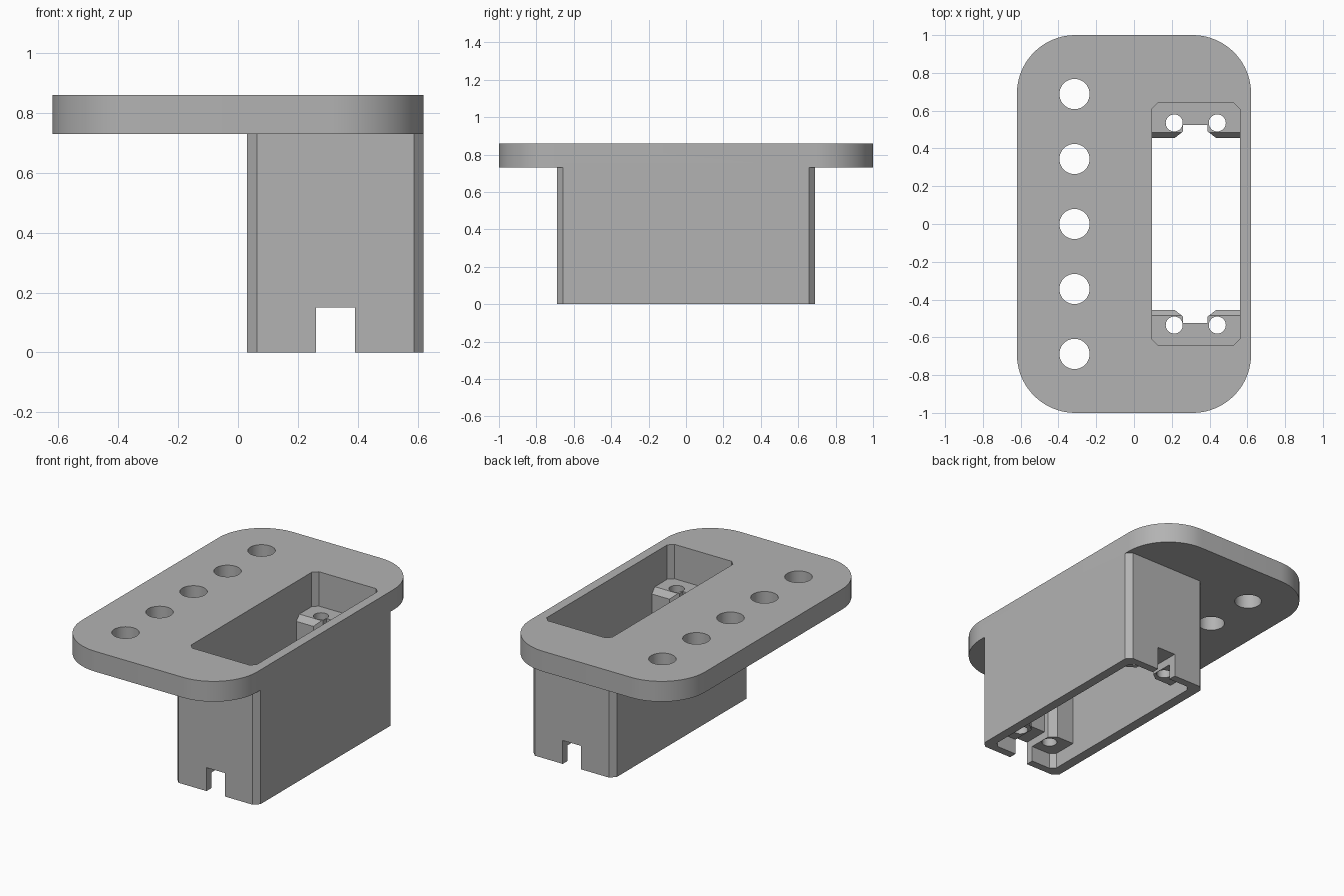
import bpy, bmesh, math
from mathutils import Vector

cube = bpy.data.objects.get("Cube")
if cube:
    bpy.data.objects.remove(cube, do_unlink=True)

grey = bpy.data.materials.new("plain_grey")
grey.use_nodes = True
colour = (0.45, 0.45, 0.45, 1)
grey.diffuse_color = colour
grey.node_tree.nodes["Principled BSDF"].inputs["Base Color"].default_value = colour


def prism(name, outline, low, high, along_x=False):
    """Extrude a flat outline from low to high, along z or along x."""
    def place(p, h):
        return Vector((h, *p)) if along_x else Vector((*p, h))
    bm = bmesh.new()
    base = bm.faces.new([bm.verts.new(place(p, low)) for p in outline])
    sides = bmesh.ops.extrude_face_region(bm, geom=[base])
    moved = [v for v in sides["geom"] if isinstance(v, bmesh.types.BMVert)]
    bmesh.ops.translate(bm, verts=moved, vec=place((0, 0), high - low))
    bmesh.ops.recalc_face_normals(bm, faces=bm.faces)
    mesh = bpy.data.meshes.new(name)
    bm.to_mesh(mesh)
    bm.free()
    mesh.materials.append(grey)
    obj = bpy.data.objects.new(name, mesh)
    bpy.context.collection.objects.link(obj)
    return obj


def combine(target, tool, operation):
    """Apply a boolean and discard the tool."""
    mod = target.modifiers.new(operation, "BOOLEAN")
    mod.operation, mod.solver, mod.object = operation, "EXACT", tool
    bpy.ops.object.select_all(action="DESELECT")
    bpy.context.view_layer.objects.active = target
    target.select_set(True)
    bpy.ops.object.modifier_apply(modifier=mod.name)
    bpy.data.objects.remove(tool, do_unlink=True)


def rectangle(x0, x1, y, corner, steps=1, y0=None):
    """Outline with corners cut (one step) or rounded (many steps)."""
    y0 = -y if y0 is None else y0
    centres = [(x1 - corner, y - corner), (x0 + corner, y - corner),
               (x0 + corner, y0 + corner), (x1 - corner, y0 + corner)]
    return [(cx + corner * math.cos(a), cy + corner * math.sin(a))
            for q, (cx, cy) in enumerate(centres)
            for a in [(q + s / steps) * math.pi / 2 for s in range(steps + 1)]]


def circle(x, y, radius, sides=40):
    return [(x + radius * math.cos(math.tau * i / sides),
             y + radius * math.sin(math.tau * i / sides)) for i in range(sides)]


# Rounded top plate and the chamfered housing below it
bracket = prism("mounting_bracket", rectangle(-0.62, 0.62, 1, 0.31, 20), 0.73, 0.86)
combine(bracket, prism("housing", rectangle(0.03, 0.62, 0.69, 0.033), 0, 0.73), "UNION")
combine(bracket, prism("cavity", rectangle(0.095, 0.56, 0.64, 0.03), -0.1, 1), "DIFFERENCE")

# Slotted screw mounts at both ends of the cavity
half = [(0.26, 0.525), (0.26, 0.49), (0.215, 0.455), (0.08, 0.455), (0.08, 0.66)]
mount_outline = half + [(0.65 - x, y) for x, y in reversed(half)]
for side in (-1, 1):
    mount = prism("screw_mount", [(x, side * y) for x, y in mount_outline], 0.10, 0.64)
    wedge = [(0.495, 0.652), (0.445, 0.593), (0.445, 0.652)]
    combine(mount, prism("bevel_cut", [(side * y, z) for y, z in wedge], 0, 0.7, True), "DIFFERENCE")
    for x in (0.213, 0.441):
        combine(mount, prism("screw_hole", circle(x, side * 0.535, 0.045), 0, 0.8), "DIFFERENCE")
    combine(bracket, mount, "UNION")

# Cable slot through both end walls
combine(bracket, prism("cable_slot", rectangle(0.26, 0.39, 0.8, 0.0001), -0.1, 0.15), "DIFFERENCE")

# Row of holes in the plate
for i in range(-2, 3):
    combine(bracket, prism("plate_hole", circle(-0.315, i * 0.344, 0.08), 0.6, 1), "DIFFERENCE")

bpy.ops.object.select_all(action="DESELECT")
bracket.select_set(True)
bpy.context.view_layer.objects.active = bracket
bpy.ops.object.shade_smooth_by_angle(angle=math.radians(30))
